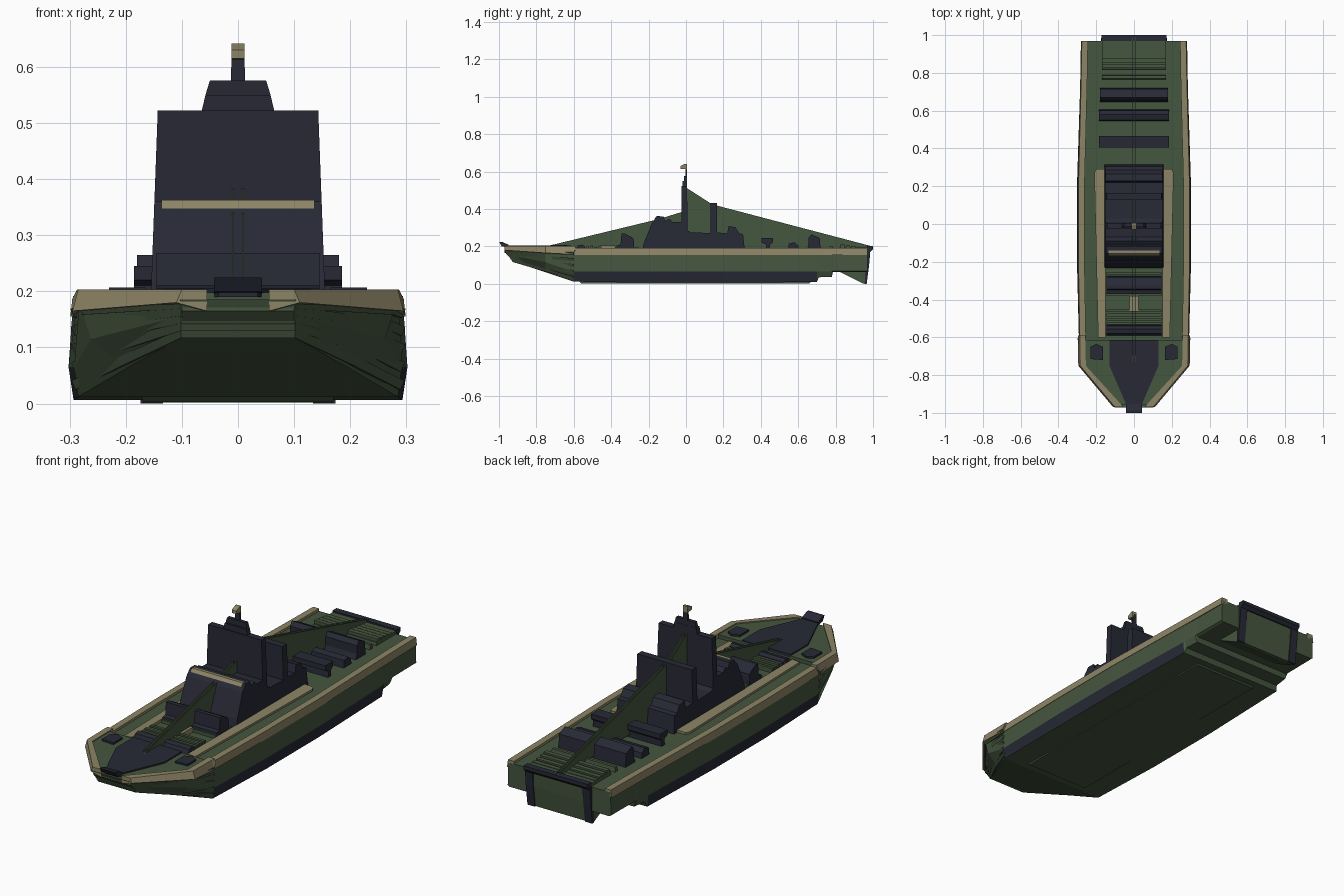
import bpy, bmesh
from mathutils import Vector


def material(name, rgb):
    m = bpy.data.materials.new(name)
    m.diffuse_color = (*rgb, 1)
    return m


GREEN = material("green", (0.060, 0.092, 0.050))
NAVY = material("navy", (0.020, 0.022, 0.036))
TAN = material("tan", (0.270, 0.235, 0.135))


def finish(name, bm, *mats):
    bmesh.ops.recalc_face_normals(bm, faces=bm.faces)
    me = bpy.data.meshes.new(name)
    bm.to_mesh(me)
    bm.free()
    for m in mats:
        me.materials.append(m)
    ob = bpy.data.objects.new(name, me)
    bpy.context.collection.objects.link(ob)
    return ob


def loft(name, rings, *mats, paint=None):
    """Skin closed rings of equal size, cap both ends."""
    bm = bmesh.new()
    vs = [[bm.verts.new(p) for p in r] for r in rings]
    n = len(vs[0])
    for k, (a, b) in enumerate(zip(vs, vs[1:])):
        for i in range(n):
            j = (i + 1) % n
            f = bm.faces.new((a[i], a[j], b[j], b[i]))
            if paint:
                f.material_index = paint(k, i)
    bm.faces.new(vs[0])
    bm.faces.new(vs[-1])
    return finish(name, bm, *mats)


def slab(name, yz, hw, mat, x=0, taper=0):
    """Side profile extruded across the ship, narrowing with height."""
    return loft(name, [[(x + s * hw * (1 - taper * (z - .2)), y, z) for y, z in yz]
                       for s in (-1, 1)], mat)


def box(name, x, y, z, mat):
    return loft(name, [[(x[0], b, c), (x[1], b, c), (x[1], b, d), (x[0], b, d)]
                       for b in y for c, d in [z]], mat)


def plate(name, xy, z0, z1, mat):
    """Symmetric deck plate from its right-hand outline."""
    full = xy + [(-x, y) for x, y in reversed(xy)]
    return loft(name, [[(x, y, z) for x, y in full] for z in (z0, z1)], mat)


# Hull: y, bottom (x,z), chine (x,z), deck edge x
stations = [
    (-.965, .10, .165, .10, .17, .10), (-.92, .10, .118, .125, .15, .138),
    (-.75, .20, .062, .262, .115, .283), (-.6, .285, .012, .292, .065, .287),
    (-.2, .293, .006, .302, .065, .294), (.2, .293, .006, .302, .065, .294),
    (.70, .282, .010, .286, .065, .280), (.71, .275, .035, .285, .066, .279),
    (.78, .268, .037, .280, .067, .275), (.785, .268, .063, .279, .069, .274),
    (.97, .268, .063, .277, .069, .274)]
rings = []
for y, xb, zb, xm, zm, xt in stations:
    half = [(xb, y, zb), (xm, y, zm), (xt, y, .18)]
    rings.append(half + [(-a, b, c) for a, b, c in reversed(half)])
loft("hull", rings, GREEN, NAVY,
     paint=lambda k, i: 1 if 3 <= k <= 5 and i in (0, 4) else 0)
slab("keel_plate", [(-.56, .003), (.66, .003), (.68, .02), (-.58, .02)], .17, GREEN)

# Stepped strakes wrapping the bow
for n, t in enumerate((.08, .28, .48, .68, .88)):
    mix = lambda a, b: a + (b - a) * t
    path = [(mix(.285, .288), -.6, mix(.02, .18)), (mix(.2, .283), -.75, mix(.065, .18)),
            (.10, mix(-.92, -.965), mix(.12, .185))]
    path += [(-x, y, z) for x, y, z in reversed(path)]
    out = []
    for x, y, z in path:
        d = Vector((x, y + .5, 0)).normalized() * .012
        out.append([(x + d.x, y + d.y, z + .008), (x + d.x * .4, y + d.y * .4, z - .008),
                    (x - d.x * 2, y - d.y * 2, z - .008), (x - d.x * 2, y - d.y * 2, z + .008)])
    loft(f"bow_strake_{n}", out, GREEN)

# Gunwales on both sides
side = [(-.6, .287), (-.2, .294), (.2, .294), (.74, .28), (.97, .276)]
for s, label in ((1, "right"), (-1, "left")):
    loft(f"gunwale_{label}", [[(s * (w + .005), y, .155), (s * w, y, .192),
                               (s * (w - .032), y, .192), (s * (w - .032), y, .17)]
                              for y, w in side], TAN)
    loft(f"bow_rail_{label}", [[(s * (w + .01), y, z), (s * w, y, .203),
                                (s * (w - g), y, .203), (s * (w - g), y, .165)]
                               for y, w, g, z in ((-.59, .286, .03, .185), (-.61, .287, .03, .158),
                                                  (-.75, .285, .03, .165), (-.97, .1, .045, .18))], TAN)
    # Flat walkway strips beside the deckhouse
    loft(f"walkway_{label}", [[(s * a, y, .17), (s * b, y, .17), (s * b, y, .19), (s * a, y, .193)]
                              for y, a, b in ((-.6, .15, .19), (.27, .155, .21), (.29, .155, .2))], TAN)
    loft(f"bow_hatch_{label}", [[(s * .165, -.72, z), (s * .23, -.715, z), (s * .23, -.65, z),
                                 (s * .2, -.635, z), (s * .165, -.65, z)] for z in (.19, .207)], NAVY)

# Foredeck
plate("foredeck", [(.09, -.955), (.27, -.745), (.272, -.615)], .165, .198, GREEN)
plate("foredeck_panel", [(.035, -.97), (.13, -.75), (.13, -.615)], .19, .205, NAVY)
slab("bow_nose", [(-1, .225), (-.985, .225), (-.95, .21), (-.95, .195), (-.985, .2)], .043, NAVY)

# Deckhouse with front bridge, tall wall and funnel wall
slab("deckhouse", [(-.235, .175), (-.225, .22), (-.18, .33), (-.155, .36), (-.12, .36), (-.11, .335),
                   (-.09, .348), (-.07, .33), (-.025, .33), (-.025, .522), (.006, .522), (.008, .285),
                   (.03, .275), (.13, .272), (.13, .432), (.165, .432), (.165, .275), (.22, .27),
                   (.228, .31), (.265, .302), (.285, .27), (.305, .265), (.315, .175)],
     .155, NAVY, taper=.24)
slab("bridge_visor", [(-.168, .348), (-.157, .363), (-.14, .363), (-.14, .346)], .136, TAN)

# Mast
def mast_part(name, lo, hi, y0, y1, mat):
    loft(name, [[(w * a, y, z) for a, y in ((-1, y0), (1, y0), (1, y1), (-1, y1))]
                for w, z in (lo, hi)], mat)


mast_part("mast_base", (.065, .52), (.058, .55), -.02, .006, NAVY)
mast_part("mast_shoulder", (.058, .55), (.05, .576), -.012, .005, NAVY)
mast_part("mast_pole", (.013, .57), (.011, .63), -.004, .005, NAVY)
slab("mast_flag", [(-.03, .615), (-.03, .63), (-.005, .642), (.005, .642), (.005, .612)], .012, TAN)

# Twin rigging sheets fore and aft
for s in (-1, 1):
    slab(f"rigging_{s}", [(-.75, .2), (-.15, .345), (-.02, .385), (0, .515), (.14, .425),
                          (.99, .202), (.97, .19), (-.7, .19)], .002, GREEN, x=s * .009)

# Deck machinery
slab("front_turret", [(-.375, .18), (-.37, .205), (-.35, .21), (-.345, .268), (-.325, .268),
                      (-.29, .25), (-.28, .24), (-.275, .18)], .145, NAVY)
slab("front_winch", [(-.59, .18), (-.58, .205), (-.555, .21), (-.54, .2), (-.535, .18)], .145, NAVY)
box("front_locker", (-.025, .025), (-.46, -.38), (.175, .205), TAN)
slab("aft_turret_1", [(.425, .175), (.43, .21), (.405, .22), (.405, .245), (.465, .245),
                      (.465, .222), (.45, .21), (.45, .175)], .185, NAVY)
slab("aft_turret_2", [(.545, .18), (.55, .215), (.58, .222), (.6, .205), (.605, .18)], .185, NAVY)
slab("aft_turret_3", [(.645, .18), (.655, .205), (.655, .245), (.67, .265), (.705, .25), (.715, .245),
                      (.72, .18)], .18, NAVY)

# Ribbed deck plates
for i in range(5):
    box(f"front_rib_{i}", (-.145, .145), (-.555 + i * .022, -.541 + i * .022), (.17, .198 + .003 * (i % 3)), GREEN)
for i in range(3):
    box(f"mid_rib_{i}", (-.145, .145), (-.27 - i * .11, -.255 - i * .11), (.17, .196), GREEN)
slab("aft_rib", [(.765, .175), (.77, .203), (.785, .203), (.79, .175)], .17, GREEN)
for i in range(5):
    box(f"aft_step_{i}", (-.17, .17), (.825 + i * .03, .847 + i * .03), (.17, .21 - .004 * i), GREEN)

# Stern plate with dark frame
slab("stern_plate", [(.80, .065), (.82, .065), (.945, .002), (.962, .002), (.975, .1), (.98, .195),
                     (.82, .195)], .17, GREEN)
slab("stern_bar", [(.968, .172), (.985, .17), (1, .185), (1, .202), (.968, .202)], .172, NAVY)
for s in (-1, 1):
    slab(f"stern_frame_{s}", [(.955, 0), (.966, 0), (.979, .1), (.986, .18), (.965, .18)],
         .02, NAVY, x=s * .154)
